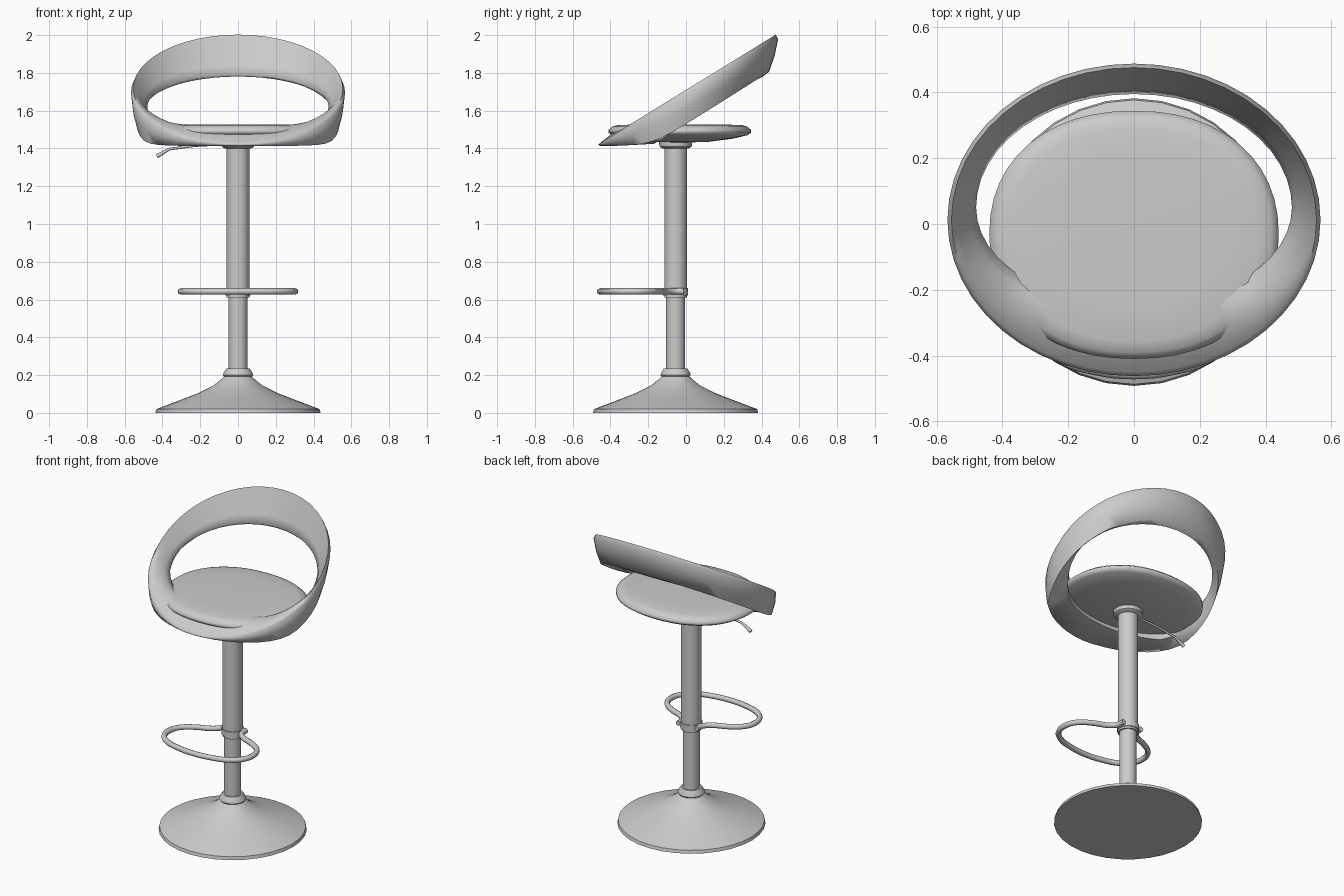
import bpy, bmesh
from math import sin, cos, pi, sqrt, radians

if "Cube" in bpy.data.objects:
    bpy.data.objects.remove(bpy.data.objects["Cube"])

COL_Y = -0.055  # column axis


def finish(name, verts, faces, angle=40):
    me = bpy.data.meshes.new(name)
    me.from_pydata(verts, [], faces)
    bm = bmesh.new()
    bm.from_mesh(me)
    bmesh.ops.remove_doubles(bm, verts=bm.verts, dist=1e-5)
    bmesh.ops.recalc_face_normals(bm, faces=bm.faces)
    bm.to_mesh(me)
    bm.free()
    ob = bpy.data.objects.new(name, me)
    bpy.context.collection.objects.link(ob)
    bpy.ops.object.select_all(action='DESELECT')
    ob.select_set(True)
    bpy.context.view_layer.objects.active = ob
    bpy.ops.object.shade_smooth_by_angle(angle=radians(angle))
    return ob


def grid_faces(n, m, wrap_m):
    # quads between n closed rings' sections of m points
    return [(i * m + j, i * m + (j + 1) % m,
             (i + 1) % n * m + (j + 1) % m, (i + 1) % n * m + j)
            for i in range(n) for j in range(m if wrap_m else m - 1)]


def lathe(name, profile, cy=COL_Y, rx=1, ry=1, n=32, power=2, angle=40):
    def sp(v):
        return (1 if v >= 0 else -1) * abs(v) ** (2 / power)
    verts = [(r * rx * sp(cos(2 * pi * i / n)), cy + r * ry * sp(sin(2 * pi * i / n)), z)
             for i in range(n) for r, z in profile]
    return finish(name, verts, grid_faces(n, len(profile), False), angle)


def tube(name, pts, radius, radii=None, smooth=True):
    cu = bpy.data.curves.new(name, 'CURVE')
    cu.dimensions = '3D'
    cu.bevel_depth = radius
    cu.bevel_resolution = 2
    cu.use_fill_caps = True
    cu.resolution_u = 4
    sl = cu.splines.new('BEZIER' if smooth else 'POLY')
    if smooth:
        sl.bezier_points.add(len(pts) - 1)
        for i, p in enumerate(pts):
            b = sl.bezier_points[i]
            b.co = p
            b.handle_left_type = b.handle_right_type = 'AUTO'
    else:
        sl.points.add(len(pts) - 1)
        for i, p in enumerate(pts):
            sl.points[i].co = (*p, 1)
            sl.points[i].radius = radii[i] if radii else 1
    ob = bpy.data.objects.new(name, cu)
    bpy.context.collection.objects.link(ob)
    return ob


# trumpet base, column and collars
lathe("base", [(0, 0), (.437, 0), (.432, .02), (.30, .07), (.21, .105), (.13, .145),
               (.09, .177), (.074, .192), (.08, .2), (.075, .215), (.062, .235), (0, .235)])
lathe("lower_column", [(0, .2), (.05, .2), (.05, .65), (0, .65)])
lathe("upper_column", [(0, .61), (.06, .61), (.06, 1.44), (0, 1.44)])
lathe("top_collar", [(0, 1.40), (.07, 1.40), (.085, 1.41), (.087, 1.425), (.087, 1.445), (0, 1.445)])

# padded seat disc
lathe("seat", [(0, 1.527), (.6, 1.527), (.86, 1.524), (.95, 1.516), (1, 1.498), (1, 1.483),
               (.95, 1.47), (.75, 1.452), (.4, 1.435), (0, 1.43)],
      cy=-.033, rx=.44, ry=.377, n=48, power=2.2, angle=60)


# tilted backrest ring that flattens into the front lip of the seat
def ring_section(t):
    s, c = sin(t), cos(t)              # c = 1 at the back, -1 at the front
    f = min(1, max(0, (.25 - c) / 1.0))
    f = f * f * (3 - 2 * f)            # front weight

    def rim(dx):
        return [(.567 - dx) * s, .0125 + (.475 - dx) * c]
    x, y = rim(0)
    zt = 1.5 + .6 * (y + .35)
    t_out = (x, y, zt - .025 + .015 * f)
    t_in = (*rim(.012), zt)
    xo, yo = .535 * s, -.005 + .445 * c
    d = .115 + .64 * yo
    o = (xo, yo, 1.407 + .5 * (d + sqrt(d * d + .0036)))
    xi, yi = .48 * s, .05 + (.345 if c > 0 else .30) * c
    zi = max(1.595 + .5 * yi, 1.516)
    i_top = (xi, yi, zi)
    i_low = (xi * 1.02, yi + .012 * c, zi - .012 - .08 * f)

    def mid(k):
        p = [a + (b - a) * k for a, b in zip(t_in, i_top)]
        p[2] += .1 * f * k * (1 - k)
        return tuple(p)
    outer_mid = tuple((a + b) / 2 + h for a, b, h in zip(t_out, o, (.006 * s, .006 * c, 0)))
    return [t_out, t_in, mid(.25), mid(.5), mid(.75), i_top, i_low, o, outer_mid]


N = 48
sections = [ring_section(2 * pi * i / N) for i in range(N)]
finish("backrest_ring", [p for s in sections for p in s],
       grid_faces(N, len(sections[0]), True), 75)

# footrest loop, mirrored half path
half = [(.066, -.015), (.07, -.06), (.11, -.105), (.2, -.145), (.275, -.2), (.302, -.27),
        (.285, -.35), (.22, -.41), (.12, -.442)]
path = half + [(0, -.455)] + [(-x, y) for x, y in reversed(half)]
tube("footrest", [(x, y, .643) for x, y in path], .017)
lathe("footrest_clamp", [(.06, .622), (.066, .622), (.066, .66), (.06, .66)])

# height lever
tube("lever", [(-.05, COL_Y, 1.425), (-.23, COL_Y, 1.415), (-.36, COL_Y, 1.397),
               (-.39, COL_Y, 1.382), (-.43, COL_Y, 1.358)], .007,
     [1, 1, 1, 1.3, 1.7], smooth=False)
